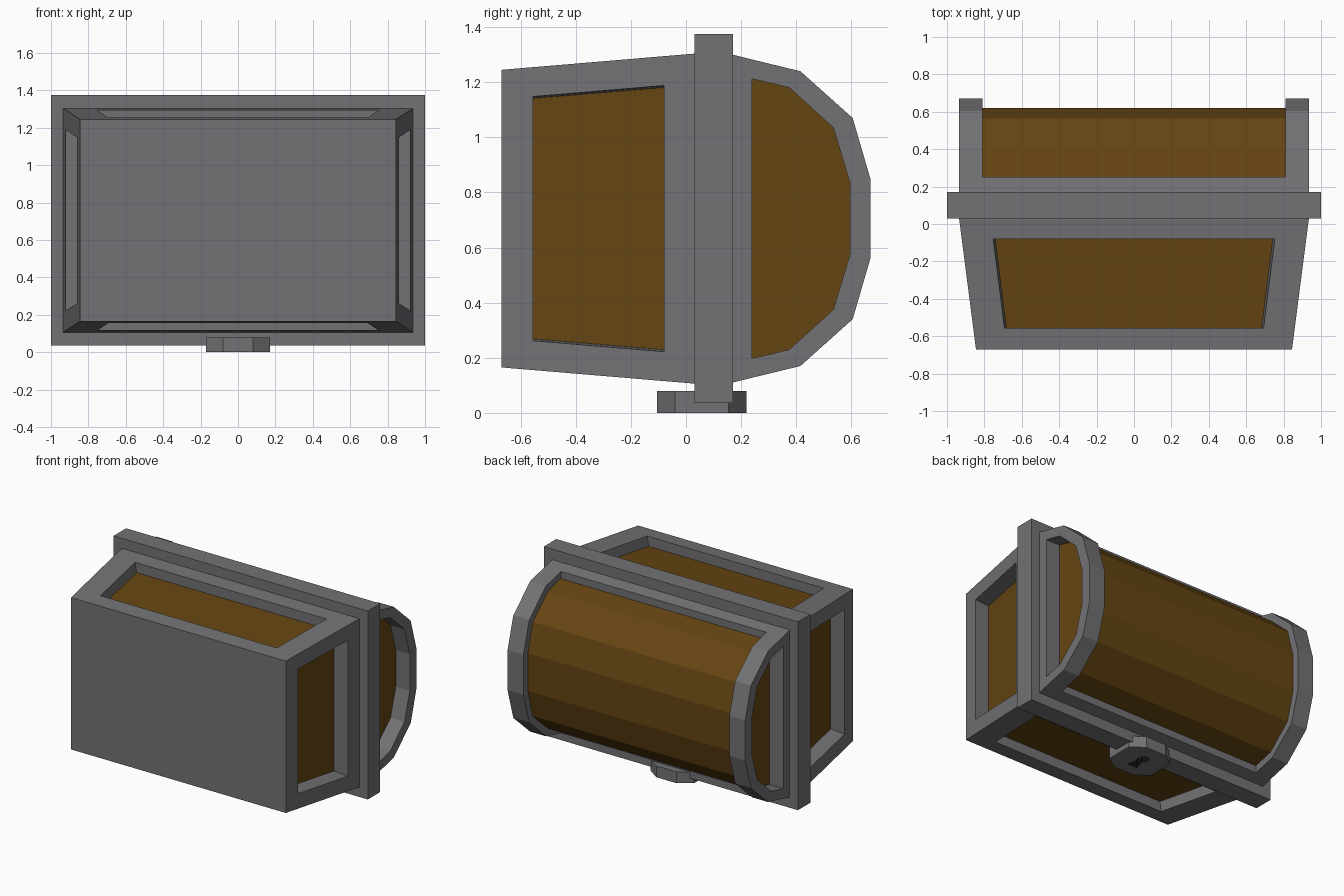
import bpy, bmesh, math

if "Cube" in bpy.data.objects:
    bpy.data.objects.remove(bpy.data.objects["Cube"])

ZC = 0.705  # height of the chest's long axis


def material(name, color):
    m = bpy.data.materials.new(name)
    m.diffuse_color = (*color, 1)
    m.use_nodes = True
    m.node_tree.nodes["Principled BSDF"].inputs["Base Color"].default_value = m.diffuse_color
    return m


GREY = material("grey_metal", (0.17, 0.17, 0.18))
BROWN = material("brown_wood", (0.13, 0.06, 0.006))
BLACK = material("black_hole", (0.005, 0.005, 0.005))


def finish(bm, name, mats):
    bmesh.ops.remove_doubles(bm, verts=bm.verts, dist=1e-5)
    bmesh.ops.recalc_face_normals(bm, faces=bm.faces)
    me = bpy.data.meshes.new(name)
    bm.to_mesh(me)
    bm.free()
    for m in mats:
        me.materials.append(m)
    ob = bpy.data.objects.new(name, me)
    bpy.context.collection.objects.link(ob)
    return ob


def face(bm, pts, mat=0):
    f = bm.faces.new([bm.verts.new((x, y, z + ZC)) for x, y, z in pts])
    f.material_index = mat


def strip(bm, a, b, mat=0, closed=False):
    n = len(a)
    for i in range(n if closed else n - 1):
        j = (i + 1) % n
        face(bm, [a[i], a[j], b[j], b[i]], mat)


def recess(bm, outer, opening, panel):
    # frame, reveal walls and sunken panel
    strip(bm, outer, opening, closed=True)
    strip(bm, opening, panel, closed=True)
    face(bm, panel, 1)


def mirrored(half):
    return half + [(y, -z) for y, z in reversed(half)]


def prism(name, outline, z0, z1, mats):
    bm = bmesh.new()
    lo = [(x, y, z0 - ZC) for x, y in outline]
    hi = [(x, y, z1 - ZC) for x, y in outline]
    face(bm, lo)
    face(bm, hi)
    strip(bm, lo, hi, closed=True)
    return finish(bm, name, mats)


# Tapered base with a sunken wooden panel on each side
Y0, Y1, P0, P1 = -0.67, 0.03, -0.555, -0.08


def hx(y):
    return 0.845 + (y - Y0) * 0.129


def hz(y):
    return 0.54 + (y - Y0) * 0.084


bm = bmesh.new()
for s in (-1, 1):
    def loop_x(ya, wa, yb, wb, d=0.0, k=1.0):
        return [(s * (hx(y) - d), y, w * k)
                for y, w in ((ya, -wa), (ya, wa), (yb, wb), (yb, -wb))]

    def loop_z(ya, wa, yb, wb, d=0.0, k=1.0):
        return [(w * k, y, s * (hz(y) - d))
                for y, w in ((ya, -wa), (ya, wa), (yb, wb), (yb, -wb))]

    recess(bm, loop_x(Y0, hz(Y0), Y1, hz(Y1)),
           loop_x(P0, 0.443, P1, 0.483),
           loop_x(P0, 0.443, P1, 0.483, 0.11, 0.985))
    recess(bm, loop_z(Y0, hx(Y0), Y1, hx(Y1)),
           loop_z(P0, 0.693, P1, 0.753),
           loop_z(P0, 0.693, P1, 0.753, 0.07, 0.985))
for y in (Y0, Y1):
    a, b = hx(y), hz(y)
    face(bm, [(-a, y, -b), (a, y, -b), (a, y, b), (-a, y, b)])
finish(bm, "chest_base", [GREY, BROWN])

# Arched lid: metal end hoops, sunken wooden barrel and end panels
XO, XI, XP = 0.935, 0.81, 0.825
outer = mirrored([(0.17, 0.595), (0.25, 0.575), (0.415, 0.535), (0.605, 0.365), (0.67, 0.142)])
inner = mirrored([(0.25, 0.523), (0.395, 0.487), (0.565, 0.335), (0.62, 0.135)])
opening = mirrored([(0.24, 0.507), (0.28, 0.498), (0.375, 0.475), (0.535, 0.33), (0.595, 0.13)])


def at(x, prof):
    return [(x, y, z) for y, z in prof]


bm = bmesh.new()
for s in (-1, 1):
    recess(bm, at(s * XO, outer), at(s * XO, opening),
           at(s * XP, opening))
    strip(bm, at(s * XO, outer), at(s * XI, outer))
    strip(bm, at(s * XI, outer[1:-1]), at(s * XI, inner))
for o in (outer[:2], outer[-2:], [outer[1], inner[0]], [outer[-2], inner[-1]]):
    strip(bm, at(-XI, o), at(XI, o))
strip(bm, at(-XI, inner), at(XI, inner), 1)
y, z = outer[0]
face(bm, [(x, y, z) for x in (-XO, -XI, XI, XO)] + [(x, y, -z) for x in (XO, XI, -XI, -XO)])
finish(bm, "chest_lid", [GREY, BROWN])

# Band around the seam
prism("seam_band", [(-1, 0.03), (1, 0.03), (1, 0.17), (-1, 0.17)], 0.035, 1.375, [GREY])

# Eight-sided lock plate with a keyhole
plate = [(-0.08, -0.105), (0.08, -0.105), (0.172, -0.04), (0.172, 0.155),
         (0.08, 0.22), (-0.08, 0.22), (-0.172, 0.155), (-0.172, -0.04)]
lock = prism("lock_plate", plate, 0.0, 0.08, [GREY, BLACK])
R, KY = 0.038, 0.09
keyhole = [(R * math.cos(t), KY + R * math.sin(t))
           for t in (math.radians(-60 + 300 * i / 9) for i in range(10))]
keyhole += [(-0.04, -0.02), (0.04, -0.02)]
cutter = prism("keyhole_cutter", keyhole, -0.05, 0.05, [BLACK])
mod = lock.modifiers.new("keyhole", 'BOOLEAN')
mod.operation = 'DIFFERENCE'
mod.solver = 'EXACT'
mod.material_mode = 'TRANSFER'
mod.object = cutter
bpy.context.view_layer.objects.active = lock
bpy.ops.object.modifier_apply(modifier=mod.name)
bpy.data.objects.remove(cutter)
